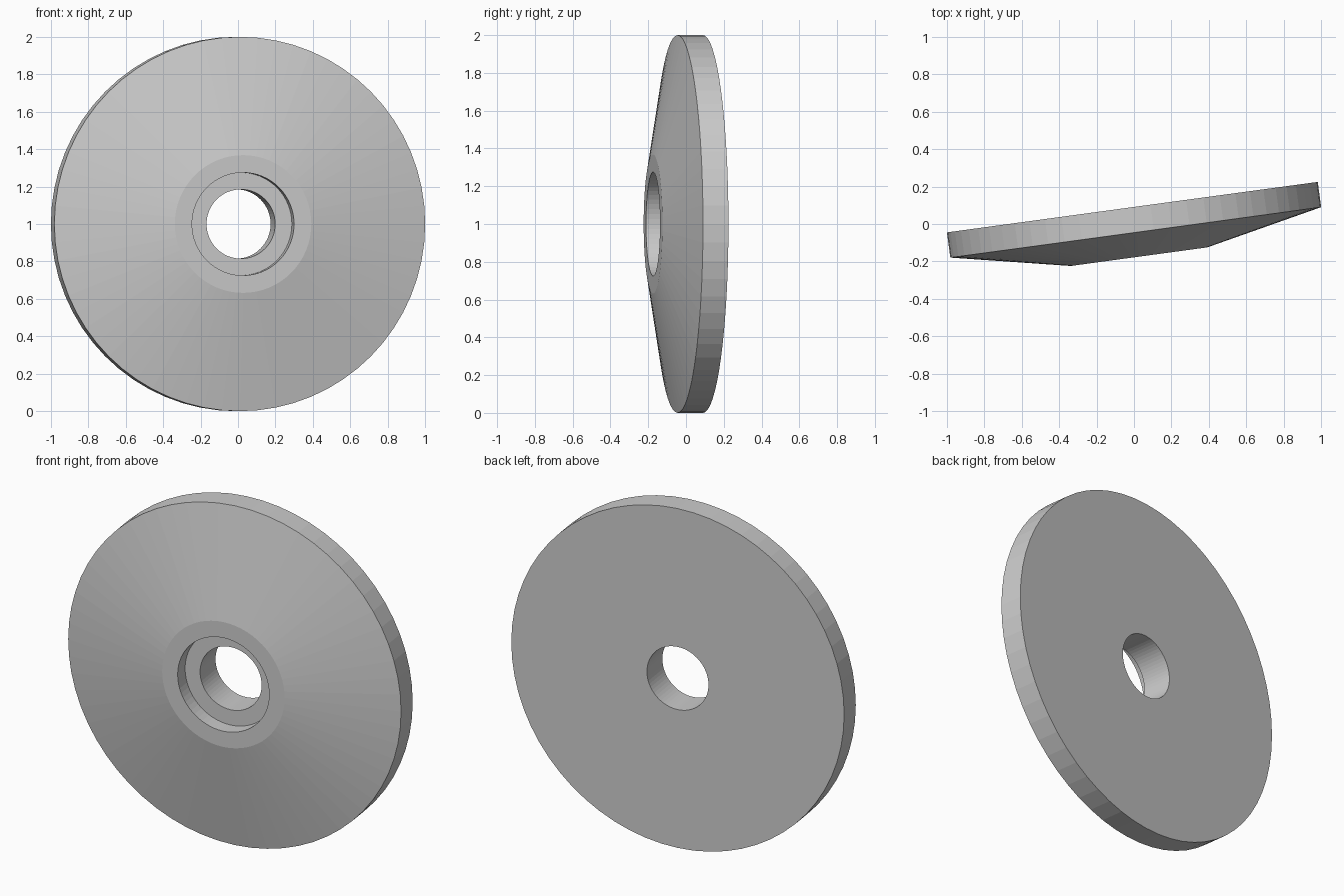
import bpy, bmesh
from math import radians, cos, sin, pi
from mathutils import Matrix

if "Cube" in bpy.data.objects:
    bpy.data.objects.remove(bpy.data.objects["Cube"])

SIDES = 64
TILT = radians(7.75)

# Closed cross-section: (radius, distance forward from the flat back)
profile = [
    (0.185, 0.0), (1.0, 0.0), (1.0, 0.136),    # flat back and rim
    (0.368, 0.267), (0.275, 0.267),            # cone and flat hub
    (0.275, 0.18), (0.185, 0.18),              # counterbore and through hole
]


def lathe(name, section, sides):
    """Revolve a closed section about the y axis, front facing -y."""
    bm = bmesh.new()
    rings = []
    for i in range(sides):
        a = 2 * pi * i / sides
        rings.append([bm.verts.new((r * cos(a), -d, r * sin(a))) for r, d in section])
    n = len(section)
    for i in range(sides):
        p, q = rings[i], rings[(i + 1) % sides]
        for j in range(n):
            k = (j + 1) % n
            bm.faces.new((p[j], p[k], q[k], q[j]))
    bmesh.ops.recalc_face_normals(bm, faces=bm.faces)
    mesh = bpy.data.meshes.new(name)
    bm.to_mesh(mesh)
    bm.free()
    obj = bpy.data.objects.new(name, mesh)
    bpy.context.collection.objects.link(obj)
    return obj


# Conical wheel disc, standing upright and turned slightly about z
disc = lathe("wheel_disc", profile, SIDES)
disc.data.transform(Matrix.Translation((-0.009, 0.09, 1.0)) @ Matrix.Rotation(TILT, 4, 'Z'))
